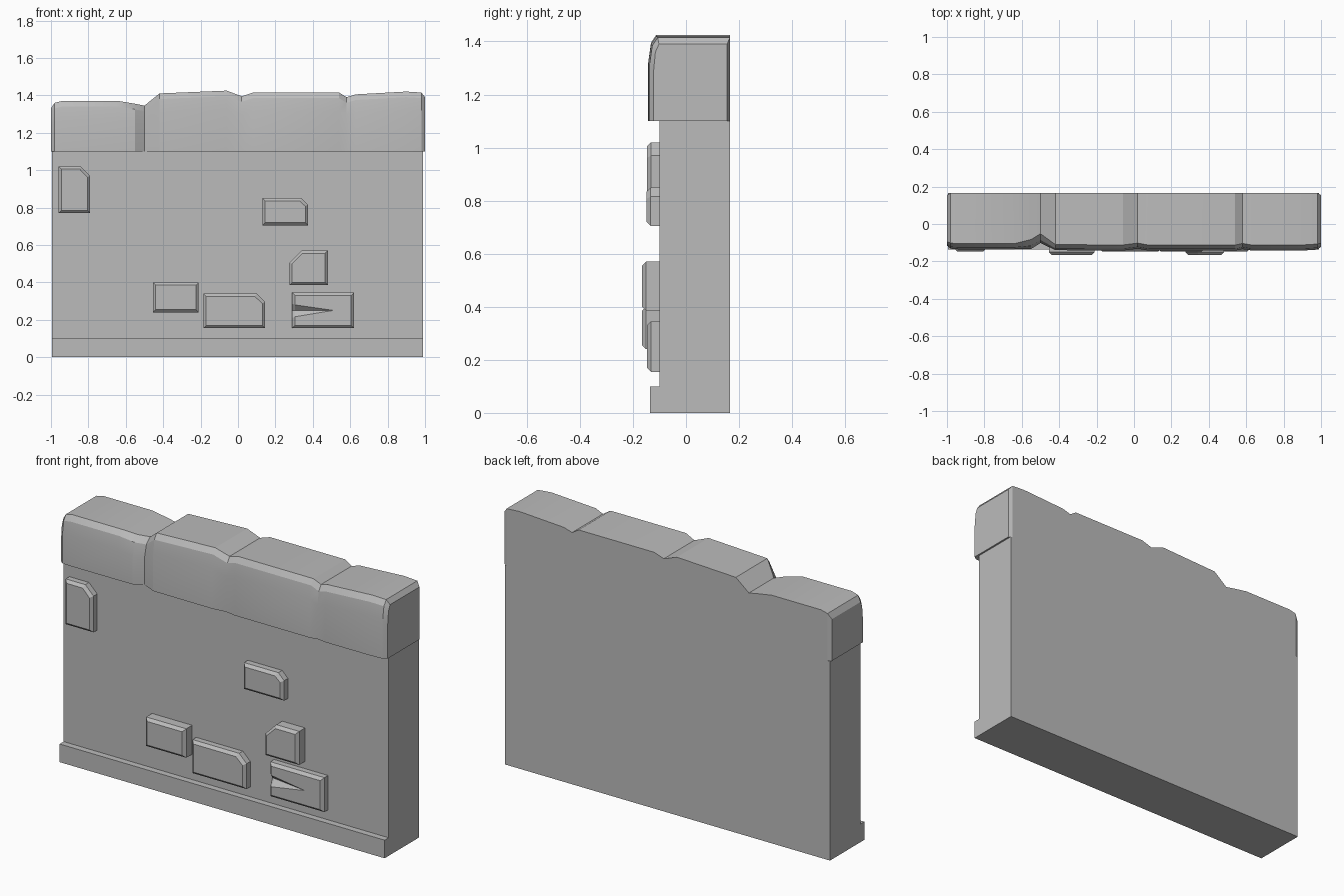
import bpy
import bmesh

default_cube = bpy.data.objects.get("Cube")
if default_cube:
    bpy.data.objects.remove(default_cube, do_unlink=True)

# Single stone grey
stone_grey = bpy.data.materials.new("stone_grey")
stone_grey.use_nodes = True
grey = (0.5, 0.5, 0.5, 1)
stone_grey.diffuse_color = grey
for node in stone_grey.node_tree.nodes:
    if node.type == "BSDF_PRINCIPLED":
        node.inputs["Base Color"].default_value = grey

BACK = 0.165
WALL_FRONT = -0.1
CAP_BOTTOM = 1.1


def finish(name, bm, smooth=False):
    """Turn a bmesh into a named, coloured object."""
    bmesh.ops.recalc_face_normals(bm, faces=bm.faces[:])
    mesh = bpy.data.meshes.new(name)
    bm.to_mesh(mesh)
    bm.free()
    mesh.materials.append(stone_grey)
    obj = bpy.data.objects.new(name, mesh)
    bpy.context.collection.objects.link(obj)
    if smooth:
        bpy.ops.object.select_all(action="DESELECT")
        obj.select_set(True)
        bpy.context.view_layer.objects.active = obj
        bpy.ops.object.shade_smooth_by_angle(angle=0.4)
    return obj


def bridge(bm, ring_a, ring_b):
    """Join two closed rings of vertices with quads."""
    count = len(ring_a)
    for i in range(count):
        j = (i + 1) % count
        bm.faces.new((ring_a[i], ring_a[j], ring_b[j], ring_b[i]))


def wall_body(name):
    """Extrude the wall and plinth side profile across the width."""
    plinth_front, plinth_top = -0.135, 0.1
    profile = [(plinth_front, 0), (plinth_front, plinth_top),
               (WALL_FRONT, plinth_top), (WALL_FRONT, CAP_BOTTOM),
               (BACK, CAP_BOTTOM), (BACK, 0)]
    bm = bmesh.new()
    left, right = [[bm.verts.new((x, y, z)) for y, z in profile]
                   for x in (-0.995, 0.99)]
    bridge(bm, left, right)
    bm.faces.new(left)
    bm.faces.new(right)
    return finish(name, bm)


def coping(name, stations):
    """Loft the rounded cap through (x, top, front, top inset) stations."""
    bm = bmesh.new()
    rings = []
    for x, top, front, inset in stations:
        back = BACK - (0.01 if abs(x) > 0.99 else 0)
        section = [(front, CAP_BOTTOM), (front, top - 0.1),
                   (front + inset / 3, top - 0.03), (front + inset, top),
                   (back, top), (back, CAP_BOTTOM)]
        rings.append([bm.verts.new((x, y, z)) for y, z in section])
    for first, second in zip(rings, rings[1:]):
        bridge(bm, first, second)
    bm.faces.new(rings[0])
    bm.faces.new(rings[-1])
    return finish(name, bm, smooth=True)


def raised_stone(name, x0, x1, z0, z1, front, cut=0, side=None, crack=False):
    """Chamfered block with an optional clipped top corner or a crack."""
    outline = [(x0, z0), (x1, z0)]
    outline += [(x1, z1 - cut), (x1 - cut, z1)] if side == "right" else [(x1, z1)]
    outline += [(x0 + cut, z1), (x0, z1 - cut)] if side == "left" else [(x0, z1)]
    mid_x, mid_z = (x0 + x1) / 2, (z0 + z1) / 2
    if crack:
        outline += [(x0, mid_z + d) for d in (0.035, 0, -0.04)]
    bevel = 0.015
    scale_x = 1 - 2 * bevel / (x1 - x0)
    scale_z = 1 - 2 * bevel / (z1 - z0)
    bm = bmesh.new()
    root = [bm.verts.new((x, WALL_FRONT + 0.005, z)) for x, z in outline]
    shoulder = [bm.verts.new((x, front + bevel, z)) for x, z in outline]
    face = [bm.verts.new((mid_x + (x - mid_x) * scale_x, front,
                          mid_z + (z - mid_z) * scale_z)) for x, z in outline]
    bridge(bm, root, shoulder)
    bridge(bm, shoulder, face)
    bm.faces.new(root)
    if crack:
        upper, deep, lower = face[-3:]
        deep.co.y += 0.03
        shoulder[-2].co.y += 0.018
        tip = bm.verts.new((mid_x + 0.055, front, mid_z))
        bm.faces.new(face[:-2] + [tip, lower])
        bm.faces.new((upper, deep, tip))
        bm.faces.new((deep, lower, tip))
    else:
        bm.faces.new(face)
    return finish(name, bm)


wall_body("wall_and_plinth")

# Weathered cap with worn joints between its blocks
coping("coping", [
    (-1.0, 1.33, -0.115, 0.02),
    (-0.98, 1.36, -0.132, 0.03),
    (-0.94, 1.37, -0.135, 0.03),
    (-0.64, 1.37, -0.135, 0.03),
    (-0.55, 1.355, -0.133, 0.05),
    (-0.5, 1.345, -0.102, 0.05),
    (-0.42, 1.41, -0.14, 0.03),
    (-0.06, 1.425, -0.142, 0.03),
    (0.02, 1.395, -0.132, 0.03),
    (0.08, 1.415, -0.143, 0.03),
    (0.54, 1.415, -0.143, 0.03),
    (0.58, 1.39, -0.134, 0.03),
    (0.63, 1.405, -0.142, 0.03),
    (0.9, 1.42, -0.142, 0.03),
    (0.98, 1.415, -0.137, 0.03),
    (1.0, 1.39, -0.122, 0.02),
])

# Stones standing proud of the wall face
raised_stone("upper_right_stone", -0.96, -0.79, 0.77, 1.02, -0.147, 0.05, "right")
raised_stone("upper_left_stone", 0.13, 0.375, 0.705, 0.85, -0.148, 0.035, "right")
raised_stone("middle_left_stone", 0.275, 0.48, 0.385, 0.57, -0.166, 0.065, "left")
raised_stone("lower_right_stone", -0.455, -0.21, 0.24, 0.4, -0.166)
raised_stone("lower_middle_stone", -0.185, 0.145, 0.155, 0.34, -0.147, 0.045, "right")
raised_stone("cracked_stone", 0.29, 0.62, 0.155, 0.345, -0.147, crack=True)
